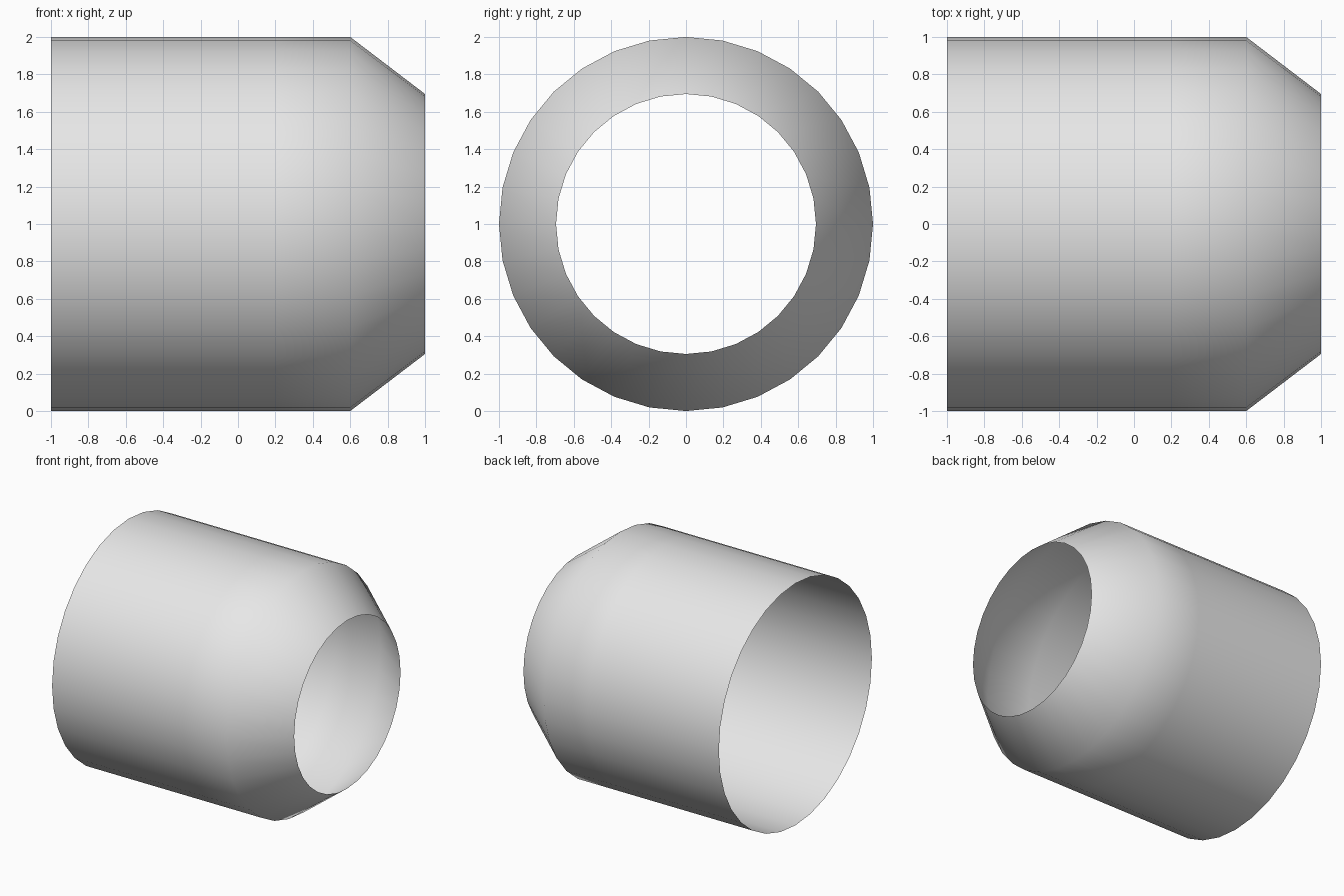
import bpy
import bmesh
from math import sin, cos, tau

cube = bpy.data.objects.get("Cube")
if cube:
    bpy.data.objects.remove(cube, do_unlink=True)

SIDES = 32
# Profile along x: (position, radius)
PROFILE = [(-1.0, 1.0), (0.2, 1.0), (0.6, 1.0), (1.0, 0.695)]


def make_material(name, colour):
    mat = bpy.data.materials.new(name)
    mat.use_nodes = True
    mat.diffuse_color = colour
    mat.node_tree.nodes["Principled BSDF"].inputs["Base Color"].default_value = colour
    return mat


# Open tube with a tapered collar, a single thin skin
bm = bmesh.new()
rings = []
for x, r in PROFILE:
    angles = [tau * i / SIDES for i in range(SIDES)]
    rings.append([bm.verts.new((x, r * cos(a), 1 + r * sin(a))) for a in angles])
for a, b in zip(rings, rings[1:]):
    for i in range(SIDES):
        j = (i + 1) % SIDES
        bm.faces.new((a[i], a[j], b[j], b[i]))
for face in bm.faces:
    face.smooth = True
    face.normal_update()
    # Face every side outward
    centre = face.calc_center_median()
    if face.normal.y * centre.y + face.normal.z * (centre.z - 1) < 0:
        face.normal_flip()

mesh = bpy.data.meshes.new("tapered_sleeve")
bm.to_mesh(mesh)
bm.free()
mesh.materials.append(make_material("light grey", (0.8, 0.8, 0.8, 1)))
sleeve = bpy.data.objects.new("tapered_sleeve", mesh)
bpy.context.collection.objects.link(sleeve)
